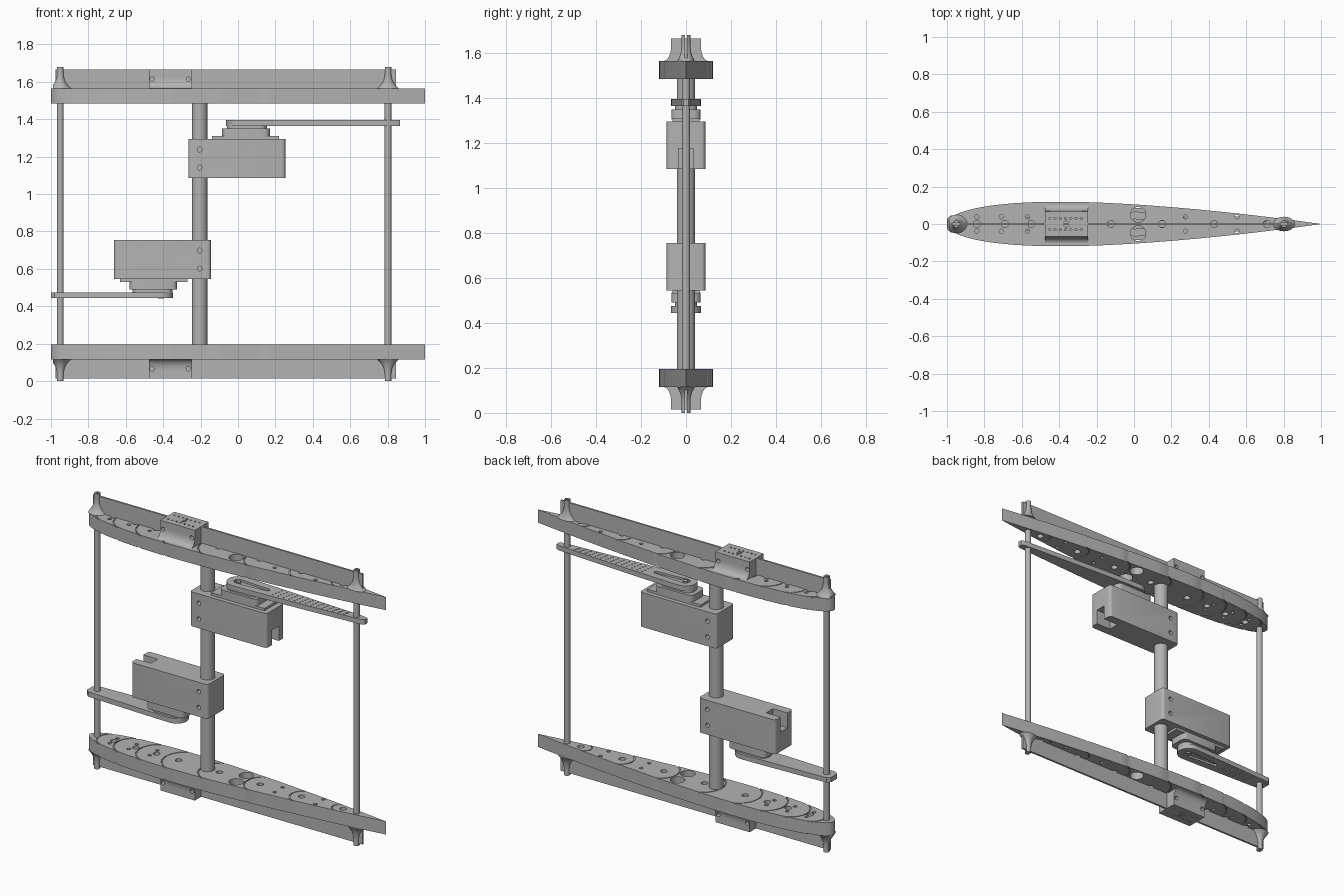
import bpy, bmesh
from math import sin, cos, pi, radians
from mathutils import Matrix, Vector

if "Cube" in bpy.data.objects:
    bpy.data.objects.remove(bpy.data.objects["Cube"])

grey = bpy.data.materials.new("light_grey")
grey.use_nodes = True
grey.diffuse_color = (0.45, 0.45, 0.45, 1)
grey.node_tree.nodes["Principled BSDF"].inputs["Base Color"].default_value = (0.45, 0.45, 0.45, 1)

MID = 0.84          # mirror height between the two end ribs
TUBE_X = -0.205


# ---------- helpers ----------
def add_prism(bm, pts, lo, hi, axis="Z"):
    """Extrude a 2D outline along an axis: Z uses (x, y), Y uses (x, z), X uses (y, z)."""
    def place(p, h):
        return {"Z": (p[0], p[1], h), "Y": (p[0], h, p[1]), "X": (h, p[0], p[1])}[axis]
    a = [bm.verts.new(place(p, lo)) for p in pts]
    b = [bm.verts.new(place(p, hi)) for p in pts]
    faces = [bm.faces.new(a), bm.faces.new(b)]
    for i in range(len(pts)):
        j = (i + 1) % len(pts)
        faces.append(bm.faces.new((a[i], a[j], b[j], b[i])))
    bmesh.ops.recalc_face_normals(bm, faces=faces)


def rect(x0, x1, y0, y1):
    return [(x0, y0), (x1, y0), (x1, y1), (x0, y1)]


def circle(x, y, r, n=20):
    return [(x + r * cos(2 * pi * i / n), y + r * sin(2 * pi * i / n)) for i in range(n)]


def rounded(x0, x1, y0, y1, r, n=4):
    pts = []
    for k, (cx, cy) in enumerate(((x1 - r, y1 - r), (x0 + r, y1 - r), (x0 + r, y0 + r), (x1 - r, y0 + r))):
        for i in range(n + 1):
            a = pi / 2 * (k + i / n)
            pts.append((cx + r * cos(a), cy + r * sin(a)))
    return pts


def make(name, bm, matrix=None, cutter=None):
    """Turn a bmesh into a finished object, with an optional cutter bmesh subtracted."""
    me = bpy.data.meshes.new(name)
    bm.to_mesh(me)
    bm.free()
    me.materials.append(grey)
    ob = bpy.data.objects.new(name, me)
    bpy.context.collection.objects.link(ob)
    if cutter:
        cut_me = bpy.data.meshes.new("cutter")
        cutter.to_mesh(cut_me)
        cutter.free()
        cut = bpy.data.objects.new("cutter", cut_me)
        cut.hide_render = True
        bpy.context.collection.objects.link(cut)
        mod = ob.modifiers.new("cut", "BOOLEAN")
        mod.object, mod.operation, mod.solver, mod.use_self = cut, "DIFFERENCE", "EXACT", True
        dg = bpy.context.evaluated_depsgraph_get()
        result = bpy.data.meshes.new_from_object(ob.evaluated_get(dg))
        ob.modifiers.clear()
        ob.data = result
        bpy.data.objects.remove(cut)
    if matrix:
        ob.data.transform(matrix)
    bpy.ops.object.select_all(action="DESELECT")
    ob.select_set(True)
    bpy.context.view_layer.objects.active = ob
    bpy.ops.object.shade_smooth_by_angle(angle=radians(30))
    return ob


def solid(name, pts, lo, hi, axis="Z", matrix=None, cutter=None):
    bm = bmesh.new()
    add_prism(bm, pts, lo, hi, axis)
    return make(name, bm, matrix, cutter)


# ---------- airfoil outline ----------
def half_width(x):
    c = min(max((x + 1) / 2, 0), 1)
    return 1.19 * (0.2969 * c ** 0.5 - 0.126 * c - 0.3516 * c**2 + 0.2843 * c**3 - 0.1036 * c**4)


xs = [-cos(pi * i / 36) for i in range(37)]
airfoil = [(x, -half_width(x)) for x in xs] + [(x, half_width(x)) for x in reversed(xs[1:-1])]


def arc_strip(x, r, w=0.006, n=14):
    angles = [pi + (i / n - 0.5) * 2.6 for i in range(n + 1)]
    outer = [(x + r + r * cos(a), r * sin(a)) for a in angles]
    inner = [(x + r + (r - w) * cos(a), (r - w) * sin(a)) for a in reversed(angles)]
    return outer + inner


# ---------- end assemblies, built at the top and mirrored to the bottom ----------
def end_assembly(side, s):
    flip = Matrix.Translation((0, 0, MID)) @ Matrix.Diagonal((1, 1, s, 1))
    low, high, fin_top = 0.645, 0.725, 0.825

    # rib with lightening holes and engraved arcs
    cut = bmesh.new()
    for x in (-0.84, -0.69, -0.55, -0.40, -0.125, 0.15, 0.43, 0.71):
        add_prism(cut, circle(x, 0, 0.019), low - 0.1, high + 0.1)
    for sy in (-1, 1):
        add_prism(cut, circle(0.022, sy * 0.05, 0.041, 28), low - 0.1, high + 0.1)
        for x in (-0.84, -0.71, -0.57, 0.275, 0.55):
            add_prism(cut, circle(x, sy * 0.038, 0.011, 12), low - 0.1, high + 0.1)
    for x in (-0.94, -0.82, -0.665, -0.49, -0.245, 0.06, 0.36, 0.64):
        r = half_width(x + 0.06) * 1.12
        for z in (low, high):
            add_prism(cut, arc_strip(x, r), z - 0.005, z + 0.005)
    rib = solid(side + "_rib", airfoil, low, high, matrix=flip, cutter=cut)

    # thin web standing on the rib
    web = solid(side + "_web", rect(-0.975, 0.845, high - 0.01, fin_top), -0.006, 0.006, "Y", flip)

    # flared mounting block with screw holes
    prof = [(0.067, fin_top), (0.067, 0.785)]
    prof += [(0.102 - 0.035 * cos(a), 0.785 - 0.06 * sin(a)) for a in [pi / 2 * i / 8 for i in range(1, 9)]]
    prof = prof + [(-y, z) for y, z in reversed(prof)]
    cut = bmesh.new()
    for x in (-0.46, -0.265):
        for y in (-0.067, 0.067):
            add_prism(cut, circle(x, 0.775, 0.012, 14), y - 0.04, y + 0.04, "Y")
    for i in range(7):
        for y in (-0.03, 0.03):
            add_prism(cut, circle(-0.45 + 0.028 * i, y, 0.006, 8), fin_top - 0.015, fin_top + 0.01)
    add_prism(cut, circle(-0.362, 0, 0.016), fin_top - 0.03, fin_top + 0.01)
    block = solid(side + "_mounting_block", prof, -0.477, -0.245, "X", flip, cut)

    # flared sockets around the post ends
    for label, px, squash in (("front", -0.95, 0.75), ("rear", 0.802, 0.5)):
        bm = bmesh.new()
        rings = []
        for i in range(11):
            t = i / 10
            r = 0.018 + 0.04 * (1 - t) ** 3
            ry = 0.019 + (r - 0.018) * squash
            z = high + 0.095 * t if i < 10 else MID
            rings.append([bm.verts.new((max(px + r * cos(a), -0.99), ry * sin(a), z))
                          for a in [2 * pi * k / 24 for k in range(24)]])
        for a, b in zip(rings, rings[1:]):
            for k in range(24):
                j = (k + 1) % 24
                bm.faces.new((a[k], a[j], b[j], b[k]))
        bm.faces.new(rings[0])
        bm.faces.new(rings[-1])
        bmesh.ops.recalc_face_normals(bm, faces=bm.faces)
        cut = bmesh.new()
        add_prism(cut, rect(px - 0.1, px + 0.1, -0.005, 0.005), fin_top - 0.03, MID + 0.1)
        make(f"{side}_{label}_socket", bm, flip, cut)

    if s < 0:   # mirrored meshes need their faces turned back out
        for ob in bpy.context.collection.objects:
            if ob.name.startswith(side):
                ob.data.flip_normals()


end_assembly("top", 1)
end_assembly("bottom", -1)

# ---------- uprights ----------
solid("main_tube", circle(TUBE_X, 0, 0.041, 36), 0.19, 1.49)
solid("front_post", circle(-0.95, 0, 0.018, 20), 0.1, 1.58)
solid("rear_post", circle(0.802, 0, 0.018, 20), 0.1, 1.58)


# ---------- motor units, local origin on the tube axis ----------
def motor_unit(side, matrix, reach, tip):
    # housing with an end notch and clamp screw holes
    cut = bmesh.new()
    add_prism(cut, rect(0.36, 0.6, -0.2, -0.015), -0.033, 0.033, "Y")
    for z in (-0.048, 0.048):
        for y in (-0.086, 0.086):
            add_prism(cut, circle(0, z, 0.013, 16), y - 0.03, y + 0.03, "Y")
    solid(side + "_housing", rounded(-0.06, 0.458, -0.086, 0.086, 0.018), -0.105, 0.105,
          matrix=matrix, cutter=cut)

    # motor: mounting lugs, body, output gear
    solid(side + "_motor_lugs", rect(0.065, 0.425, -0.06, 0.06), 0.1, 0.12, matrix=matrix)
    solid(side + "_motor_body", rounded(0.12, 0.375, -0.065, 0.065, 0.03), 0.115, 0.16, matrix=matrix)
    solid(side + "_motor_cap", rounded(0.145, 0.36, -0.05, 0.05, 0.04), 0.155, 0.178, matrix=matrix)

    # tapered arm with a horn slot and a field of perforations
    hub, r = 0.208, 0.066

    def width(x):
        t = (x - hub) / (reach - hub)
        return r + (tip - r) * t ** 1.25

    n = 12
    edge = [hub + (reach - 0.02 - hub) * i / n for i in range(n + 1)]
    pts = [(x, width(x)) for x in edge] + [(reach, tip * 0.6), (reach, -tip * 0.6)]
    pts += [(x, -width(x)) for x in reversed(edge)]
    pts += [(hub - r * sin(a), -r * cos(a)) for a in [pi * i / 16 for i in range(1, 16)]]
    cut = bmesh.new()
    horn = [(hub + 0.026 * cos(a), 0.026 * sin(a)) for a in [pi / 2 + pi * i / 10 for i in range(11)]]
    horn += [(0.41, -0.012), (0.42, 0), (0.41, 0.012)]
    add_prism(cut, horn, 0.192, 0.3)
    x = 0.47
    while x < reach - 0.12:
        for k in (-0.6, -0.2, 0.2, 0.6):
            add_prism(cut, circle(x + 0.01 * k, k * width(x), 0.0045, 6), 0.195, 0.3)
        x += 0.036
    solid(side + "_arm", pts, 0.175, 0.205, matrix=matrix, cutter=cut)
    solid(side + "_horn_screw", circle(hub, 0, 0.014, 14), 0.18, 0.207, matrix=matrix)


motor_unit("upper", Matrix.Translation((TUBE_X, 0, 1.19)), 1.07, 0.02)
motor_unit("lower", Matrix.Translation((TUBE_X, 0, 0.65)) @ Matrix.Rotation(pi, 4, "Y"), 0.795, 0.045)
